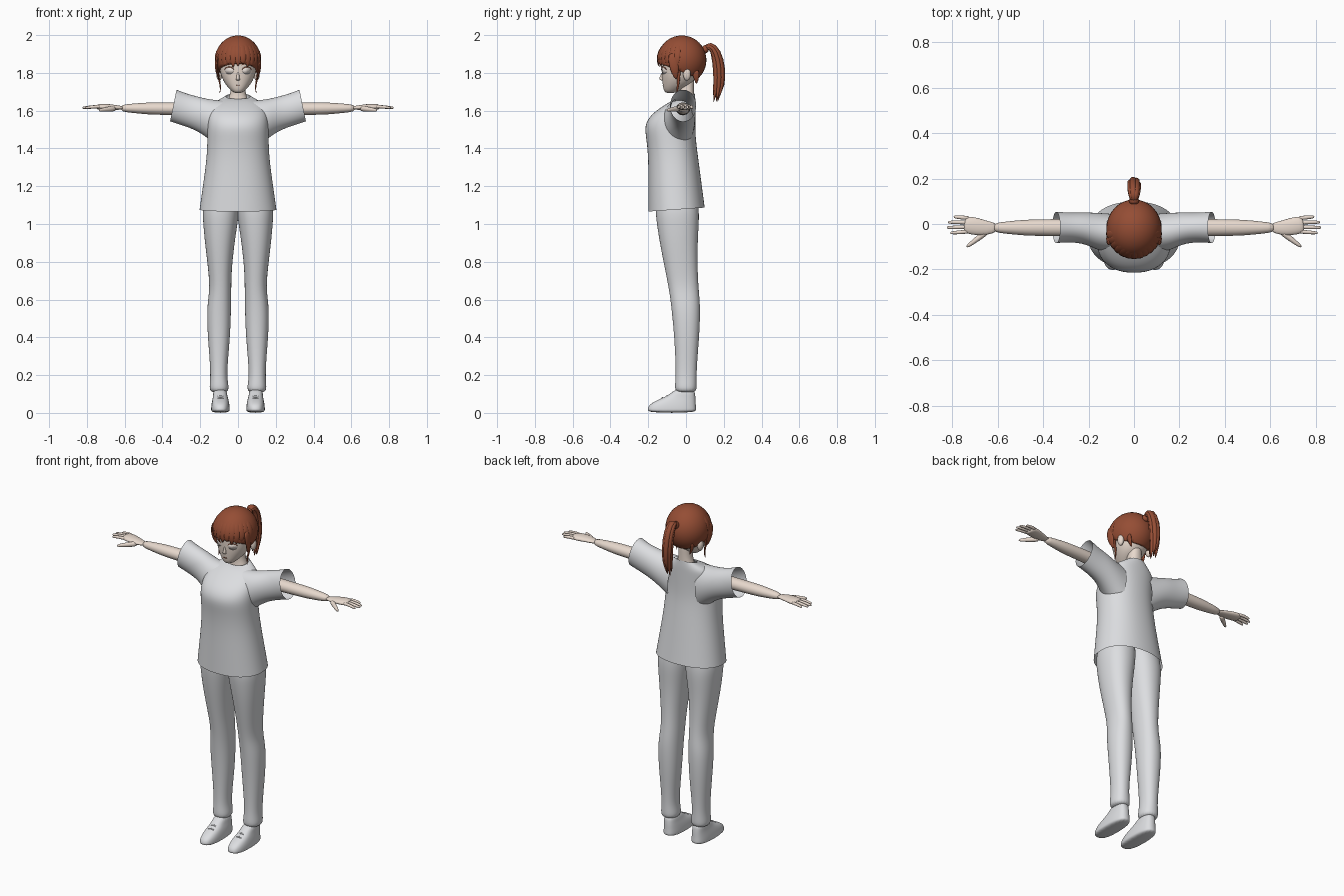
import bpy, bmesh, math
from mathutils import Vector
from mathutils.bvhtree import BVHTree

cube = bpy.data.objects.get("Cube")
if cube:
    bpy.data.objects.remove(cube)


def material(name, rgb):
    m = bpy.data.materials.new(name)
    m.use_nodes = True
    m.diffuse_color = (*rgb, 1)
    m.node_tree.nodes["Principled BSDF"].inputs["Base Color"].default_value = (*rgb, 1)
    return m


CLOTH = material("pale grey cloth", (0.72, 0.73, 0.75))
SKIN = material("light skin", (0.80, 0.69, 0.61))
HAIR = material("auburn hair", (0.30, 0.075, 0.035))
EYE = material("eye cream", (0.85, 0.77, 0.72))


def finish(name, bm, mat, sub=0):
    bmesh.ops.recalc_face_normals(bm, faces=bm.faces[:])
    me = bpy.data.meshes.new(name)
    bm.to_mesh(me)
    bm.free()
    me.materials.append(mat)
    me.polygons.foreach_set("use_smooth", [True] * len(me.polygons))
    ob = bpy.data.objects.new(name, me)
    bpy.context.collection.objects.link(ob)
    if sub:
        mod = ob.modifiers.new("smooth", "SUBSURF")
        mod.levels = mod.render_levels = sub
    return ob


def loft(name, rings, mat, caps=True, sub=2):
    bm = bmesh.new()
    loops = [[bm.verts.new(p) for p in r] for r in rings]
    for a, b in zip(loops, loops[1:]):
        for i in range(len(a)):
            j = (i + 1) % len(a)
            bm.faces.new((a[i], a[j], b[j], b[i]))
    if caps:
        bm.faces.new(loops[0])
        bm.faces.new(loops[-1])
    return finish(name, bm, mat, sub)


def ring(z, x0, x1, y0, y1, s=1, power=2.2, tilt=0, n=20):
    """Rounded horizontal section spanning x0..x1 and y0..y1."""
    pts = []
    for i in range(n):
        a = 2 * math.pi * i / n
        c, d = [math.copysign(abs(v) ** (2 / power), v) for v in (math.cos(a), math.sin(a))]
        y = (y0 + y1) / 2 + d * (y1 - y0) / 2
        pts.append((s * ((x0 + x1) / 2 + c * (x1 - x0) / 2), y, z + tilt * y))
    return pts


def tube(name, path, widths, thick, side, mat, n=8, sub=1):
    """Tapered tube: widths run along side, thick is the ratio across it."""
    pts = [Vector(p) for p in path]
    side = Vector(side)
    rings = []
    for i, p in enumerate(pts):
        t = (pts[min(i + 1, len(pts) - 1)] - pts[max(i - 1, 0)]).normalized()
        u = (side - t * side.dot(t)).normalized()
        v = t.cross(u)
        rings.append([p + widths[i] * (u * math.cos(2 * math.pi * k / n)
                      + v * thick * math.sin(2 * math.pi * k / n)) for k in range(n)])
    return loft(name, rings, mat, True, sub)


def ellipsoid(name, centre, radii, mat, cut=None):
    bm = bmesh.new()
    bmesh.ops.create_uvsphere(bm, u_segments=32, v_segments=20, radius=1)
    for v in bm.verts:
        v.co = Vector([c + r * k for c, r, k in zip(centre, radii, v.co)])
    if cut:
        res = bmesh.ops.bisect_plane(bm, geom=bm.verts[:] + bm.edges[:] + bm.faces[:],
                                     plane_co=cut[0], plane_no=cut[1], clear_inner=True)
        edges = [e for e in res["geom_cut"] if isinstance(e, bmesh.types.BMEdge)]
        bmesh.ops.holes_fill(bm, edges=edges)
    return finish(name, bm, mat)


# Shirt body: height, half width, front, back
SHIRT = [(1.08, .205, -.20, .10), (1.20, .187, -.20, .085), (1.35, .166, -.20, .065),
         (1.45, .163, -.21, .052), (1.52, .163, -.222, .05), (1.58, .16, -.187, .05),
         (1.63, .145, -.115, .05), (1.655, .11, -.07, .05), (1.676, .065, -.045, .048)]
loft("shirt_body", [ring(z, -w, w, f, b, tilt=.3 if z > 1.67 else .07 if z < 1.1 else 0, n=28)
                    for z, w, f, b in SHIRT], CLOTH, caps=False)

# Sleeve: top x, top z, bottom x, bottom z, front, back
SLEEVE = [(.08, 1.655, .10, 1.40, -.13, .045), (.15, 1.66, .155, 1.45, -.12, .05),
          (.21, 1.675, .22, 1.495, -.088, .052), (.27, 1.69, .29, 1.52, -.08, .05),
          (.325, 1.712, .36, 1.542, -.085, .055)]
# Trouser leg: height, inner, outer, front, back
LEG = [(1.20, -.01, .16, -.15, .05), (1.09, -.01, .19, -.165, .07), (1.01, .0, .186, -.157, .07),
       (.90, .018, .176, -.14, .062), (.75, .034, .157, -.11, .062), (.65, .035, .15, -.09, .068),
       (.56, .036, .166, -.078, .077), (.42, .04, .162, -.064, .072), (.28, .053, .15, -.056, .06),
       (.19, .058, .146, -.055, .056), (.14, .048, .152, -.06, .058), (.105, .052, .148, -.055, .054)]
# Shoe: same columns
SHOE = [(0, .045, .142, -.205, .055), (.022, .043, .143, -.205, .055), (.045, .045, .141, -.195, .053),
        (.07, .05, .136, -.15, .052), (.09, .056, .132, -.095, .05), (.13, .062, .13, -.055, .045)]

for label, s in (("left", 1), ("right", -1)):
    rings = []
    for xt, zt, xb, zb, f, b in SLEEVE:
        row = []
        for i in range(20):
            a = 2 * math.pi * i / 20
            k = (1 + math.cos(a)) / 2
            row.append((s * (xb + (xt - xb) * k), (f + b) / 2 + (b - f) / 2 * math.sin(a),
                        zb + (zt - zb) * k))
        rings.append(row)
    loft(label + "_sleeve", rings, CLOTH, caps=False)
    loft(label + "_trouser_leg", [ring(*r, s=s) for r in LEG], CLOTH)
    loft(label + "_shoe", [ring(*r, s=s, power=2.6) for r in SHOE], CLOTH)
    # Shoe laces
    for k in range(2):
        y, z = -.10 - .025 * k, .096 - .011 * k
        tube(label + "_shoe_lace", [(s * .068, y, z - .015), (s * .093, y, z), (s * .118, y, z - .015)],
             [.005] * 3, 1, (0, 1, 0), CLOTH, 6)

    # Arm and palm
    ARM = [(.16, .04), (.30, .04), (.40, .038), (.48, .037), (.56, .028), (.625, .021)]
    tube(label + "_arm", [(s * x, -.016, 1.606 + .012 * x) for x, _ in ARM], [r for _, r in ARM],
         .9, (0, 1, 0), SKIN, 12)
    tube(label + "_palm", [(s * .60, -.016, 1.614), (s * .65, -.018, 1.617), (s * .69, -.012, 1.62),
                           (s * .73, -.004, 1.62), (s * .75, -.002, 1.619)],
         [.02, .033, .04, .04, .034], .42, (0, 1, 0), SKIN, 12)
    # Fingers
    for k, tip in enumerate((.795, .82, .825, .81)):
        y = .026 - .0195 * k
        tube(label + "_finger", [(s * .72, y, 1.62), (s * .76, y * 1.1, 1.622), (s * (tip - .01), y * 1.2, 1.616),
                                 (s * tip, y * 1.2, 1.614)], [.01, .0095, .008, .005], 1, (0, 1, 0), SKIN)
    tube(label + "_thumb", [(s * .645, -.03, 1.612), (s * .685, -.062, 1.608), (s * .72, -.088, 1.604),
                            (s * .738, -.102, 1.602)], [.018, .015, .011, .006], .9, (0, 0, 1), SKIN)

    ellipsoid(label + "_ear", (s * .099, .005, 1.793), (.016, .02, .034), SKIN)
    # Hair framing the face
    tube(label + "_side_hair", [(s * .105, -.07, 1.91), (s * .116, -.066, 1.85), (s * .112, -.058, 1.80),
                                (s * .10, -.052, 1.765)], [.03, .03, .022, .004], .35, (0, 1, 0), HAIR)
    tube(label + "_thin_lock", [(s * .105, -.035, 1.82), (s * .104, -.04, 1.77), (s * .09, -.042, 1.73),
                                (s * .097, -.05, 1.69)], [.009, .009, .007, .002], .6, (0, 1, 0), HAIR)
    tube(label + "_nape_lock", [(s * .08, .05, 1.82), (s * .078, .055, 1.775), (s * .06, .055, 1.74)],
         [.022, .018, .003], .35, (0, 1, 0), HAIR)

# Neck and head
loft("neck", [ring(z, -w, w, f, b) for z, w, f, b in
              [(1.60, .07, -.05, .045), (1.655, .056, -.038, .042), (1.69, .04, -.034, .042),
               (1.74, .037, -.04, .042), (1.80, .037, -.04, .045)]], SKIN)
HEAD = [(1.692, .02, -.108, -.06), (1.712, .043, -.12, -.02), (1.74, .068, -.124, .03),
        (1.78, .09, -.128, .055), (1.83, .10, -.13, .075), (1.88, .10, -.13, .08),
        (1.93, .085, -.10, .07), (1.965, .05, -.06, .04)]
head = loft("head", [ring(z, -w, w, f, b, n=24) for z, w, f, b in HEAD], SKIN)
loft("nose", [ring(z, -w, w, f, -.11, power=2, n=10) for z, w, f in
              [(1.758, .009, -.128), (1.766, .011, -.146), (1.78, .008, -.139), (1.81, .006, -.126)]], SKIN)

bpy.context.view_layer.update()
tree = BVHTree.FromObject(head, bpy.context.evaluated_depsgraph_get())


def face_plate(name, outline, mat, lift):
    """Thin plate laid on the front of the head."""
    bm = bmesh.new()
    verts = []
    for x, z in outline:
        hit = tree.ray_cast(Vector((x, -1, z)), Vector((0, 1, 0)))[0]
        verts.append(bm.verts.new((x, (hit.y if hit else -.1) - lift, z)))
    bm.faces.new(verts)
    ob = finish(name, bm, mat)
    mod = ob.modifiers.new("thickness", "SOLIDIFY")
    mod.thickness = .002


def arc(cx, cz, rx, rz, t, s):
    """Crescent outline of thickness t."""
    angles = [math.radians(20 + 14 * i) for i in range(11)]
    upper = [(s * (cx + rx * math.cos(a)), cz + rz * math.sin(a)) for a in angles]
    return upper + [(x, z - t) for x, z in reversed(upper)]


for label, s in (("left", 1), ("right", -1)):
    face_plate(label + "_eye", [(s * (.047 + .023 * math.cos(k * math.pi / 10)),
               1.812 + .018 * math.sin(k * math.pi / 10)) for k in range(20)], EYE, .003)
    face_plate(label + "_lash", arc(.047, 1.813, .026, .02, .004, s), HAIR, .005)
    face_plate(label + "_brow", arc(.047, 1.837, .03, .012, .003, s), HAIR, .004)
face_plate("mouth", [(-.013, 1.737), (.013, 1.737), (.011, 1.734), (-.011, 1.734)], HAIR, .003)

# Hair cap, cut on a slope from brow to nape
C, R = Vector((0, -.022, 1.868)), Vector((.122, .13, .13))
ellipsoid("hair_cap", C, R, HAIR, ((0, -.15, 1.855), (0, .39, 1)))


def on_hair(azimuth, elev, grow=1.0):
    return C + Vector((R.x * math.sin(azimuth) * math.cos(elev), -R.y * math.cos(azimuth) * math.cos(elev),
                       R.z * math.sin(elev))) * grow


# Fringe
for i in range(13):
    a = math.radians(-78 + 13 * i)
    low = (-16, -10, -19)[i % 3]
    path = [on_hair(a, math.radians(e), g) for e, g in
            ((70, .98), (45, .99), (20, 1.0), (0, 1.0), (low, .98))]
    tube("fringe_lock", path, [.006, .016, .021, .019, .003], .35, (math.cos(a), math.sin(a), 0), HAIR)

# Ponytail with its tie
ellipsoid("hair_tie", (0, .102, 1.925), (.022, .018, .022), HAIR)
for i in range(7):
    a = 2 * math.pi * i / 7
    dx, dy = .016 * math.cos(a), .02 * math.sin(a)
    tube("ponytail_lock", [(dx * .3, .095, 1.925 + dy * .3), (dx * .8, .128, 1.95 + dy * .5),
                           (dx, .16 + dy * .7, 1.91 + dy * .5), (dx, .178 + dy, 1.82), (dx, .176 + dy, 1.73),
                           (dx * .7, .158 + dy * .8, 1.64 + .02 * (i % 3))],
         [.009, .015, .017, .017, .014, .003], .9, (1, 0, 0), HAIR)
